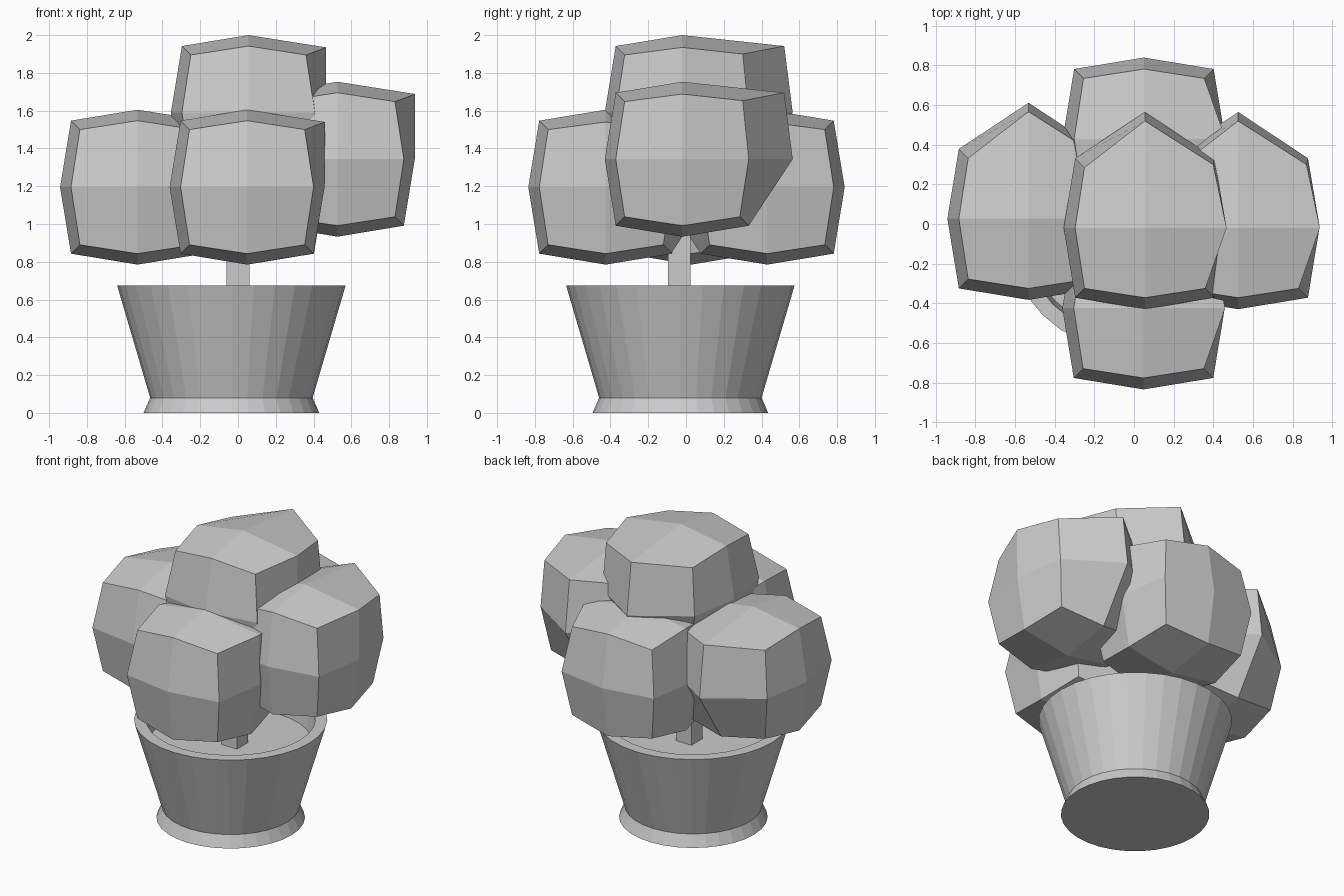
import bpy, bmesh, math
from mathutils import Matrix, Vector

if "Cube" in bpy.data.objects:
    bpy.data.objects.remove(bpy.data.objects["Cube"])


def add_object(name, bm):
    bmesh.ops.recalc_face_normals(bm, faces=bm.faces[:])
    mesh = bpy.data.meshes.new(name)
    bm.to_mesh(mesh)
    bm.free()
    obj = bpy.data.objects.new(name, mesh)
    bpy.context.collection.objects.link(obj)
    return obj


def lathe(name, profile, centre, segments=32):
    bm = bmesh.new()
    verts = [bm.verts.new((r, 0, z)) for r, z in profile]
    edges = [bm.edges.new(pair) for pair in zip(verts, verts[1:])]
    bmesh.ops.spin(bm, geom=verts + edges, cent=(0, 0, 0), axis=(0, 0, 1),
                   angle=2 * math.pi, steps=segments, use_duplicate=False)
    bmesh.ops.remove_doubles(bm, verts=bm.verts[:], dist=1e-4)
    bmesh.ops.translate(bm, verts=bm.verts[:], vec=centre)
    return add_object(name, bm)


# Rounded low-poly leaf clump: a subdivided cube with an uneven upper back
REACH = {1: 0.41, 2: 0.352, 3: 0.305}
PULLED = {(0, 1, 0): (0, 0.585, 0),
          (0, 1, 1): (0, 0.54, 0.352),
          (1, 0, 1): (0.412, 0, 0.345),
          (1, 1, 1): (0.345, 0.32, 0.31)}


def leaf_clump(name, centre, flip_y=1):
    bm = bmesh.new()
    bmesh.ops.create_cube(bm, size=2)
    bmesh.ops.subdivide_edges(bm, edges=bm.edges[:], cuts=1, use_grid_fill=True)
    for v in bm.verts:
        key = tuple(round(c) for c in v.co)
        reach = REACH[sum(map(abs, key))]
        p = Vector(PULLED.get(key, [k * reach for k in key]))
        p.y *= flip_y
        v.co = p + Vector(centre)
    return add_object(name, bm)


# Pot with flared foot, flat rim and soil surface
lathe("pot", [(0, 0), (0.465, 0), (0.43, 0.08), (0.605, 0.675),
              (0.53, 0.675), (0.51, 0.52), (0, 0.52)], (-0.035, -0.03, 0))

# Square trunk
bm = bmesh.new()
bmesh.ops.create_cube(bm, size=1, matrix=Matrix.Translation((0, -0.035, 0.86))
                      @ Matrix.Diagonal((0.12, 0.12, 0.7, 1)))
add_object("trunk", bm)

# Foliage
leaf_clump("leaves_top", (0.055, -0.02, 1.59))
leaf_clump("leaves_front", (0.048, -0.425, 1.195))
leaf_clump("leaves_back", (0.05, 0.43, 1.195), flip_y=-1)
leaf_clump("leaves_left", (-0.532, 0.027, 1.195))
leaf_clump("leaves_right", (0.526, -0.02, 1.343))
